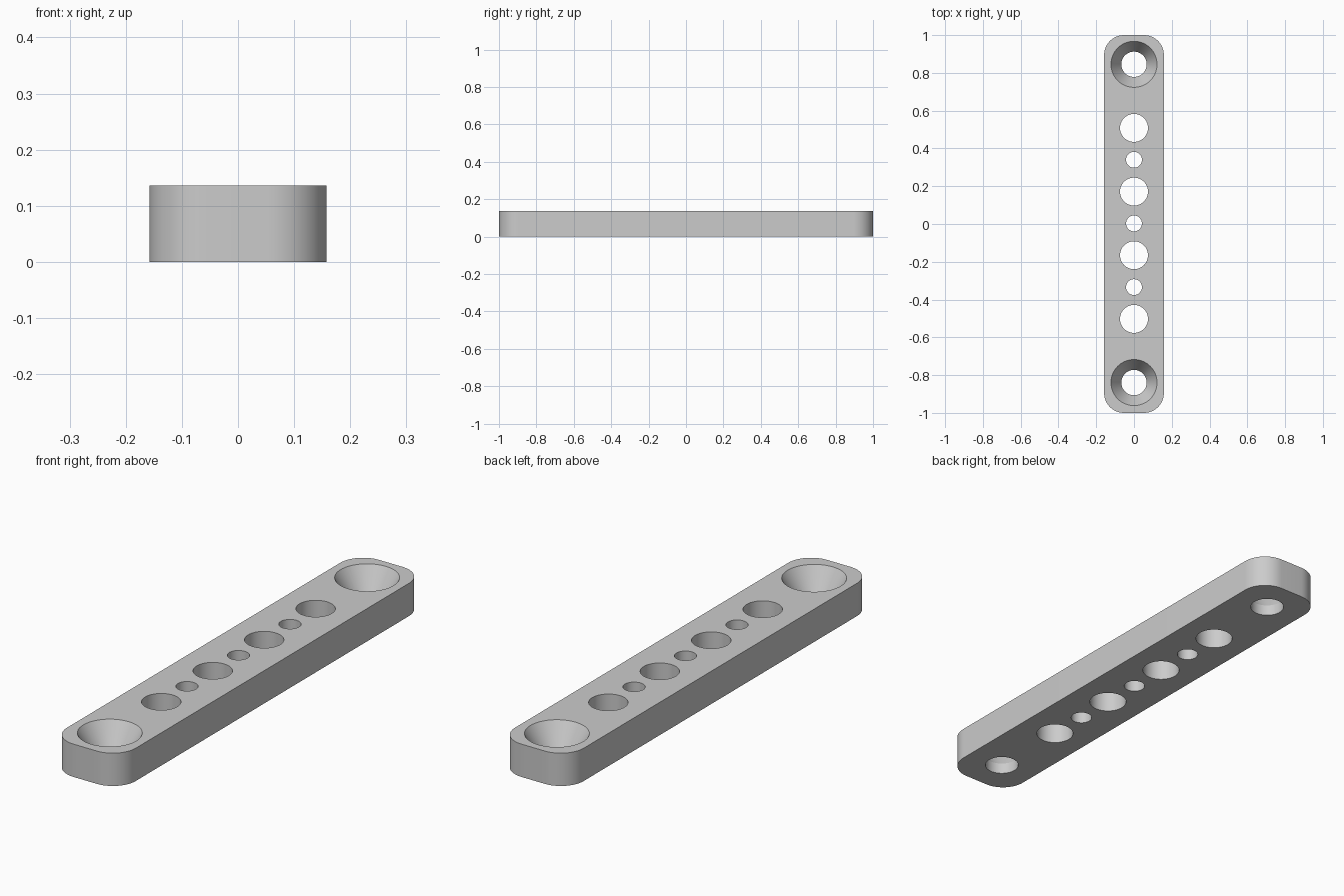
import bpy
import bmesh
from math import cos, sin, pi, radians

cube = bpy.data.objects.get("Cube")
if cube:
    bpy.data.objects.remove(cube, do_unlink=True)

HALF_W, HALF_L, HEIGHT, CORNER = 0.158, 1.0, 0.136, 0.105
PITCH, SHIFT = 0.1685, 0.003   # hole spacing and offset of the row

grey = bpy.data.materials.new("plain grey")
grey.use_nodes = True
colour = (0.6, 0.6, 0.6, 1)
grey.diffuse_color = colour
grey.node_tree.nodes["Principled BSDF"].inputs["Base Color"].default_value = colour


def make_object(name, bm):
    bmesh.ops.recalc_face_normals(bm, faces=bm.faces)
    mesh = bpy.data.meshes.new(name)
    bm.to_mesh(mesh)
    bm.free()
    mesh.materials.append(grey)
    obj = bpy.data.objects.new(name, mesh)
    bpy.context.collection.objects.link(obj)
    return obj


def add_round_cutter(bm, y, profile, sides=64):
    """Closed solid of revolution about a vertical axis from (radius, z) pairs."""
    rings = [[bm.verts.new((r * cos(2 * pi * i / sides), y + r * sin(2 * pi * i / sides), z))
              for i in range(sides)] for r, z in profile]
    for low, high in zip(rings, rings[1:]):
        for i in range(sides):
            j = (i + 1) % sides
            bm.faces.new((low[i], low[j], high[j], high[i]))
    bm.faces.new(rings[0][::-1])
    bm.faces.new(rings[-1])


# Bar with rounded corners
bm = bmesh.new()
outline = []
steps = 16
for quarter, (sx, sy) in enumerate([(1, 1), (-1, 1), (-1, -1), (1, -1)]):
    for i in range(steps + 1):
        a = (quarter + i / steps) * pi / 2
        outline.append(bm.verts.new((sx * (HALF_W - CORNER) + CORNER * cos(a),
                                     sy * (HALF_L - CORNER) + CORNER * sin(a), 0)))
base = bm.faces.new(outline)
top = bmesh.ops.extrude_face_region(bm, geom=[base])["geom"]
bmesh.ops.translate(bm, vec=(0, 0, HEIGHT),
                    verts=[v for v in top if isinstance(v, bmesh.types.BMVert)])
bar = make_object("drilled_bar", bm)

# Alternating large and small holes, with a countersunk hole at each end
bm = bmesh.new()
for n in range(-3, 4):
    radius = 0.074 if n % 2 else 0.042
    add_round_cutter(bm, SHIFT + n * PITCH, [(radius, -0.1), (radius, HEIGHT + 0.1)])
for n in (-5, 5):
    add_round_cutter(bm, SHIFT + n * PITCH,
                     [(0.067, -0.1), (0.067, 0.046), (0.122, HEIGHT), (0.122, HEIGHT + 0.1)])
cutter = make_object("hole_cutter", bm)
cutter.hide_render = True

# Cut the holes and keep only the finished bar
drill = bar.modifiers.new("holes", 'BOOLEAN')
drill.operation = 'DIFFERENCE'
drill.solver = 'EXACT'
drill.object = cutter
bpy.ops.object.select_all(action='DESELECT')
bar.select_set(True)
bpy.context.view_layer.objects.active = bar
bpy.ops.object.modifier_apply(modifier=drill.name)
bpy.data.objects.remove(cutter, do_unlink=True)
bpy.ops.object.shade_smooth_by_angle(angle=radians(25))
